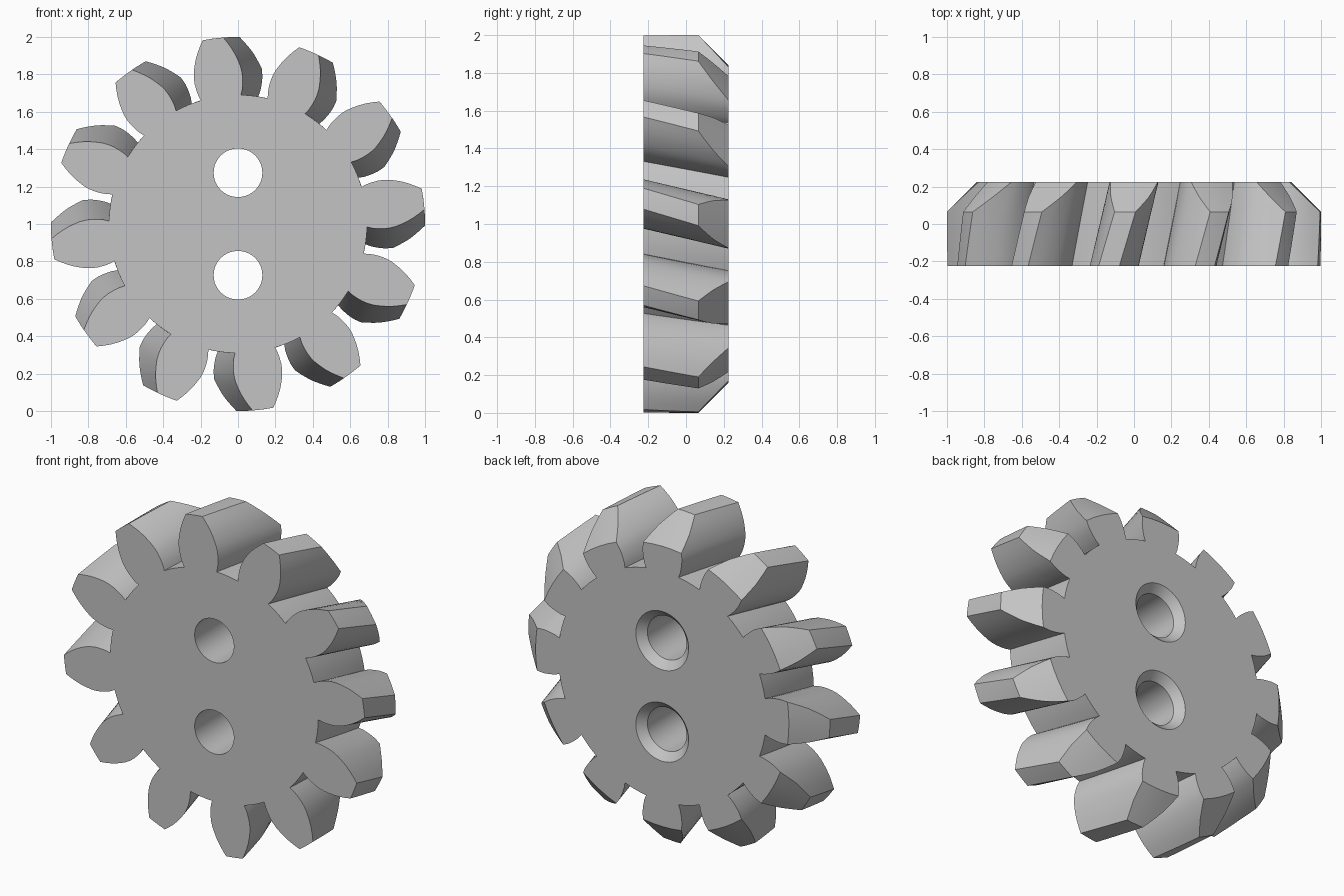
import bpy, bmesh, math

if "Cube" in bpy.data.objects:
    bpy.data.objects.remove(bpy.data.objects["Cube"], do_unlink=True)

TEETH, HALF_DEPTH, TWIST = 12, 0.225, math.radians(7.7)
ROOT, TIP, BEVEL_START = 0.69, 1.0, 0.065
# Tooth half width at each radius
FLANK = [(0.69, 0.108), (0.72, 0.119), (0.76, 0.127), (0.8, 0.131), (0.84, 0.127),
         (0.88, 0.116), (0.92, 0.102), (0.96, 0.081), (1.0, 0.056)]


def half_angle(radius):
    for (r0, w0), (r1, w1) in zip(FLANK, FLANK[1:]):
        if radius <= r1 + 1e-6:
            return math.asin((w0 + (w1 - w0) * (radius - r0) / (r1 - r0)) / radius)


def gear_outline(y):
    """Outline of the twisted gear at one depth, tips cut by the rear bevel cone."""
    tip = TIP - max(0, y - BEVEL_START)
    phase = TWIST * (HALF_DEPTH - y) / (2 * HALF_DEPTH)
    steps, pitch = 10, math.tau / TEETH
    radii = [ROOT + (tip - ROOT) * i / steps for i in range(steps + 1)]
    tooth = [(r, -half_angle(r)) for r in radii]
    tooth += [(tip, half_angle(tip) * k) for k in (-0.5, 0, 0.5)]
    tooth += [(r, half_angle(r)) for r in reversed(radii)]
    base = half_angle(ROOT)
    tooth += [(ROOT, base + (pitch - 2 * base) * k / 4) for k in (1, 2, 3)]
    return [(r * math.cos(a + phase + n * pitch), y, 1 + r * math.sin(a + phase + n * pitch))
            for n in range(TEETH) for r, a in tooth]


def loft(name, rings):
    """Skin a stack of closed rings and cap both ends."""
    bm = bmesh.new()
    loops = [[bm.verts.new(p) for p in ring] for ring in rings]
    for a, b in zip(loops, loops[1:]):
        for i in range(len(a)):
            j = (i + 1) % len(a)
            bm.faces.new((a[i], a[j], b[j], b[i]))
    bm.faces.new(loops[0])
    bm.faces.new(loops[-1])
    bmesh.ops.recalc_face_normals(bm, faces=bm.faces)
    mesh = bpy.data.meshes.new(name)
    bm.to_mesh(mesh)
    bm.free()
    obj = bpy.data.objects.new(name, mesh)
    bpy.context.collection.objects.link(obj)
    return obj


def circle(radius, y, z, count=64):
    return [(radius * math.cos(math.tau * i / count), y, z + radius * math.sin(math.tau * i / count))
            for i in range(count)]


# Single grey material
grey = bpy.data.materials.new("light_grey")
grey.use_nodes = True
grey.diffuse_color = (0.55, 0.55, 0.55, 1)
grey.node_tree.nodes["Principled BSDF"].inputs["Base Color"].default_value = grey.diffuse_color

# Helical gear body with bevelled rear tips
front_span = BEVEL_START + HALF_DEPTH
rear_span = HALF_DEPTH - BEVEL_START
layers = [-HALF_DEPTH + front_span * i / 6 for i in range(7)]
layers += [BEVEL_START + rear_span * i / 6 for i in range(1, 7)]
gear = loft("helical_gear", [gear_outline(y) for y in layers])
gear.data.materials.append(grey)

# Two bolt holes, countersunk at the rear
cutters = []
for side in (-1, 1):
    z = 1 + side * 0.274
    profile = [(0.13, -0.3), (0.13, 0.18), (0.175, 0.225), (0.225, 0.275)]
    cutter = loft("hole_cutter", [circle(r, y, z) for r, y in profile])
    cutter.data.materials.append(grey)
    cutter.hide_render = True
    mod = gear.modifiers.new("bolt_hole", "BOOLEAN")
    mod.operation, mod.solver, mod.object = "DIFFERENCE", "EXACT", cutter
    cutters.append(cutter)

bpy.ops.object.select_all(action="DESELECT")
gear.select_set(True)
bpy.context.view_layer.objects.active = gear
for mod in list(gear.modifiers):
    bpy.ops.object.modifier_apply(modifier=mod.name)
for cutter in cutters:
    bpy.data.objects.remove(cutter, do_unlink=True)
bpy.ops.object.shade_smooth_by_angle(angle=math.radians(25))
